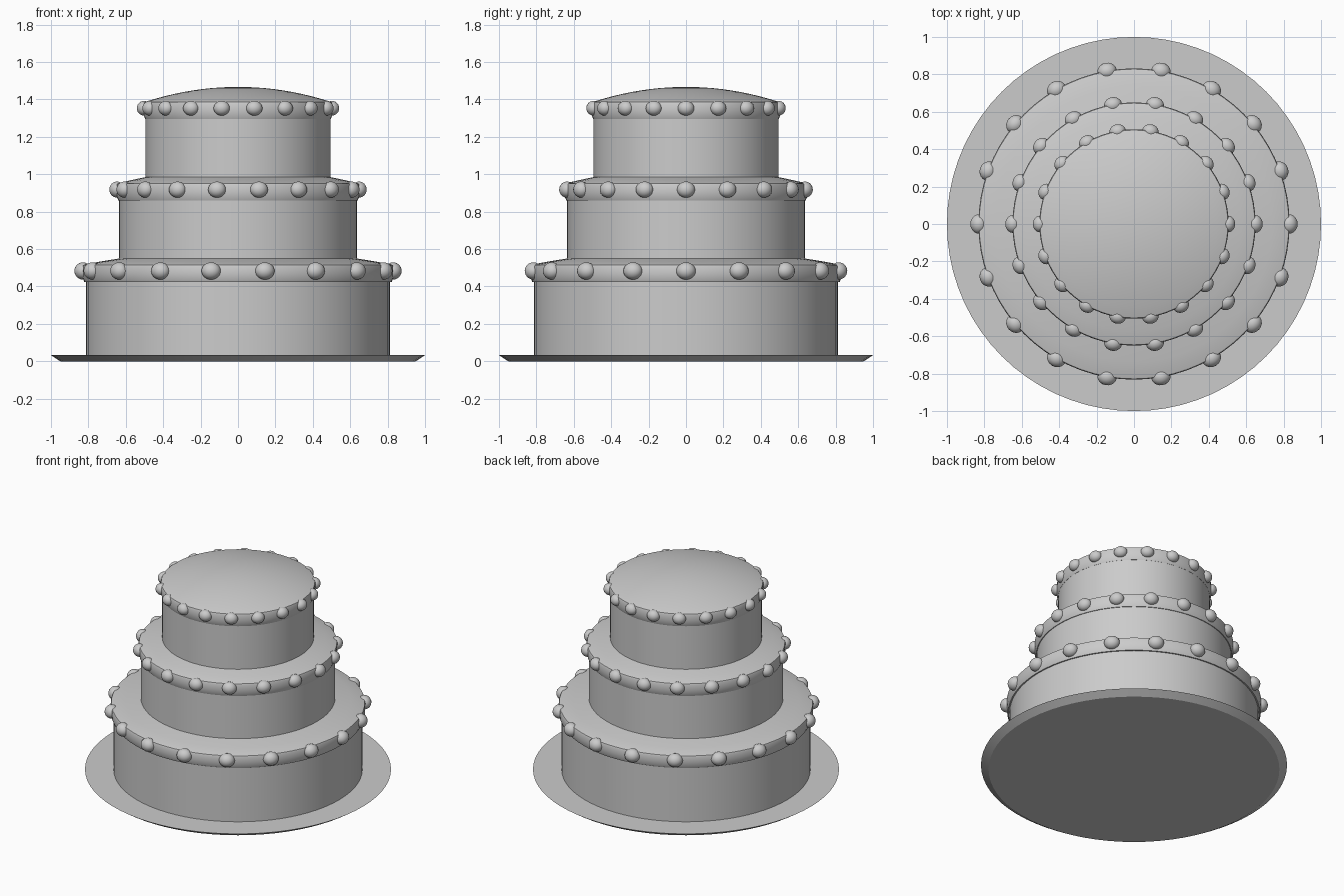
import bpy, bmesh
from math import pi, cos, sin, radians
from mathutils import Matrix

if "Cube" in bpy.data.objects:
    bpy.data.objects.remove(bpy.data.objects["Cube"])

SEG = 72


def finish(name, bm):
    bmesh.ops.recalc_face_normals(bm, faces=bm.faces)
    me = bpy.data.meshes.new(name)
    bm.to_mesh(me)
    bm.free()
    ob = bpy.data.objects.new(name, me)
    bpy.context.collection.objects.link(ob)
    bpy.ops.object.select_all(action='DESELECT')
    ob.select_set(True)
    bpy.context.view_layer.objects.active = ob
    bpy.ops.object.shade_smooth_by_angle(angle=radians(32))
    return ob


def lathe(name, profile):
    """Spin (radius, z) points around z; radius 0 closes the shape."""
    bm = bmesh.new()
    vs = [bm.verts.new((r, 0, z)) for r, z in profile]
    es = [bm.edges.new(p) for p in zip(vs, vs[1:])]
    bmesh.ops.spin(bm, geom=vs + es, cent=(0, 0, 0), axis=(0, 0, 1),
                   angle=2 * pi, steps=SEG)
    bmesh.ops.remove_doubles(bm, verts=bm.verts, dist=1e-4)
    return finish(name, bm)


def pearls(name, ring, z, size, count=18):
    bm = bmesh.new()
    for i in range(count):
        a = 2 * pi * i / count
        m = (Matrix.Translation((ring * cos(a), ring * sin(a), z))
             @ Matrix.Rotation(a, 4, 'Z') @ Matrix.Diagonal((*size, 1)))
        bmesh.ops.create_uvsphere(bm, u_segments=20, v_segments=12,
                                  radius=1, matrix=m)
    return finish(name, bm)


# Cake board with undercut rim
lathe("cake_board", [(0, 0), (0.95, 0), (1.0, 0.033), (0, 0.033)])

# Tiers: name, wall radius, wall bottom, icing bottom, band radius, pearl size
tiers = [
    ("bottom", 0.813, 0.033, 0.425, 0.832, (0.046, 0.052, 0.046)),
    ("middle", 0.635, 0.530, 0.860, 0.650, (0.041, 0.048, 0.043)),
    ("top", 0.495, 0.965, 1.295, 0.506, (0.038, 0.044, 0.039)),
]
for name, r, z0, z1, band, size in tiers:
    # Sponge wall
    lathe(name + "_tier", [(0, z0), (r, z0), (r, z1 + 0.03), (0, z1 + 0.03)])
    # Icing: band around the edge and a shallow domed top
    rim, zt = band - 0.012, z1 + 0.093
    dome = [(rim * k / 10, zt + 0.079 * (1 - (k / 10) ** 2))
            for k in range(10, -1, -1)]
    lathe(name + "_icing", [(0, z1), (band - 0.01, z1), (band - 0.002, z1 + 0.02),
                            (band, z1 + 0.045), (band, z1 + 0.08),
                            (band - 0.004, z1 + 0.09)] + dome)
    # Piped pearls
    pearls(name + "_pearls", band - 0.003, z1 + 0.058, size)
